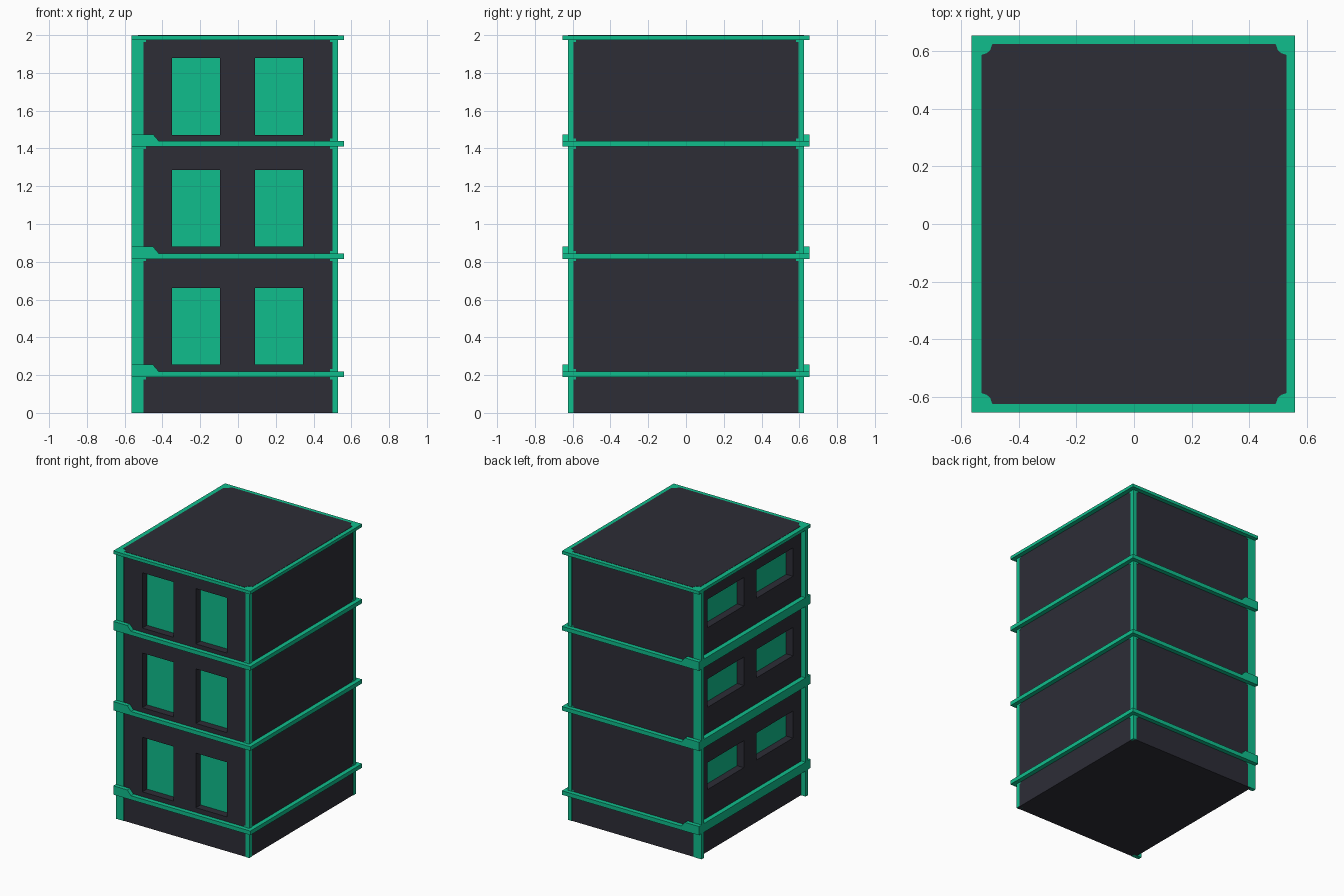
import bpy, bmesh
from mathutils import Vector

cube = bpy.data.objects.get("Cube")
if cube:
    bpy.data.objects.remove(cube, do_unlink=True)


def material(name, rgb):
    m = bpy.data.materials.new(name)
    m.use_nodes = True
    m.diffuse_color = (*rgb, 1)
    m.node_tree.nodes["Principled BSDF"].inputs["Base Color"].default_value = (*rgb, 1)
    return m


DARK = material("charcoal", (0.026, 0.026, 0.037))
GREEN = material("emerald green", (0.005, 0.51, 0.265))


def finish(bm, name, mats):
    mesh = bpy.data.meshes.new(name)
    bm.to_mesh(mesh)
    bm.free()
    for m in mats:
        mesh.materials.append(m)
    ob = bpy.data.objects.new(name, mesh)
    bpy.context.collection.objects.link(ob)
    return ob


def prism(name, outline, shift, mat):
    """Extrude a closed outline of 3D points along a vector."""
    bm = bmesh.new()
    face = bm.faces.new([bm.verts.new(p) for p in outline])
    ext = bmesh.ops.extrude_face_region(bm, geom=[face])["geom"]
    verts = [v for v in ext if isinstance(v, bmesh.types.BMVert)]
    bmesh.ops.translate(bm, verts=verts, vec=shift)
    bmesh.ops.recalc_face_normals(bm, faces=bm.faces)
    return finish(bm, name, [mat])


def box(name, x, y, z, mat):
    outline = [(x[0], y[0], z[0]), (x[1], y[0], z[0]), (x[1], y[1], z[0]), (x[0], y[1], z[0])]
    return prism(name, outline, (0, 0, z[1] - z[0]), mat)


# Main dimensions
HX, HY = 0.53, 0.625            # corner of the tower
WX, WY = HX - 0.003, HY - 0.003  # wall faces, just behind the posts
OUT = 0.03                      # overhang of the ledges
LEFT = -0.565                   # outer face of the thick posts
LEDGES = [(0.19, 0.22), (0.815, 0.845), (1.41, 1.44)]
TOP = (1.975, 1.998)


# Walls: each side is a grid whose odd cells are recessed windows
def wall(bm, origin, u_dir, n_dir, us, vs, depth=0.055):
    origin, u_dir, n_dir = Vector(origin), Vector(u_dir), Vector(n_dir)

    def point(u, v, d=0):
        return origin + u_dir * u + Vector((0, 0, v)) - n_dir * d

    def quad(pts, mat=0):
        bm.faces.new([bm.verts.new(p) for p in pts]).material_index = mat

    for i in range(len(us) - 1):
        for j in range(len(vs) - 1):
            ring = [(us[i], vs[j]), (us[i + 1], vs[j]), (us[i + 1], vs[j + 1]), (us[i], vs[j + 1])]
            if i % 2 and j % 2:
                for k in range(4):
                    a, b = ring[k], ring[(k + 1) % 4]
                    quad([point(*a), point(*b), point(*b, depth), point(*a, depth)])
                quad([point(*p, depth) for p in ring], 1)
            else:
                quad([point(*p) for p in ring])


H = 1.99
bm = bmesh.new()
wall(bm, (0, -WY, 0), (1, 0, 0), (0, -1, 0),
     [-WX, -0.35, -0.095, 0.09, 0.345, WX], [0, 0.255, 0.66, 0.88, 1.285, 1.47, 1.88, H])
wall(bm, (-WX, 0, 0), (0, -1, 0), (-1, 0, 0),
     [-WY, -0.5, -0.075, 0.075, 0.5, WY], [0, 0.46, 0.66, 1.07, 1.28, 1.66, 1.87, H])
wall(bm, (WX, 0, 0), (0, 1, 0), (1, 0, 0), [-WY, WY], [0, H])
wall(bm, (0, WY, 0), (-1, 0, 0), (0, 1, 0), [-WX, WX], [0, H])
bm.faces.new([bm.verts.new(p) for p in [(-WX, -WY, 0), (-WX, WY, 0), (WX, WY, 0), (WX, -WY, 0)]])
bmesh.ops.remove_doubles(bm, verts=bm.verts, dist=0.0001)
finish(bm, "walls_and_windows", [DARK, GREEN])

# Corner posts, thicker on the -x side, with small gussets at the ends of each bay
bays = [(None, 0.19), (0.22, 0.815), (0.845, 1.41), (1.44, 1.975)]
for sy, end in ((-1, "front"), (1, "back")):
    ys = sorted((sy * (HY - 0.03), sy * HY))
    gy = sorted((sy * (HY - 0.042), sy * (HY - 0.001)))
    for xs, gx, side in (((LEFT, -0.5), (-0.529, -0.488), "right"), ((0.5, HX), (0.488, 0.529), "left")):
        box(f"{end}_{side}_post", xs, ys, (0, 1.98), GREEN)
        for n, (low, high) in enumerate(bays):
            box(f"{end}_{side}_upper_gusset_{n}", gx, gy, (high - 0.012, high + 0.001), GREEN)
            if low:
                box(f"{end}_{side}_lower_gusset_{n}", gx, gy, (low - 0.001, low + 0.012), GREEN)

# Floor ledges, each with a raised sill on the -x side that returns round the corners
for n, (z0, z1) in enumerate(LEDGES):
    box(f"floor_ledge_{n}", (LEFT, HX + OUT), (-HY - OUT, HY + OUT), (z0, z1), GREEN)
    zt = z1 + 0.035
    box(f"side_sill_{n}", (LEFT, -HX), (-HY, HY), (z1, zt), GREEN)
    for sy, end in ((-1, "front"), (1, "back")):
        profile = [(LEFT, z1), (-0.42, z1), (-0.45, zt), (LEFT, zt)]
        prism(f"{end}_sill_return_{n}", [(x, sy * HY, z) for x, z in profile],
              (0, sy * OUT, 0), GREEN)

# Roof rim, with the dark roof deck notched at its corners
box("roof_rim", (LEFT, HX + OUT), (-HY - OUT, HY + OUT), TOP, GREEN)
notch = [(0, 0.038), (0.018, 0.032), (0.03, 0.022), (0.038, 0)]
deck = []
for sx, sy in ((1, 1), (-1, 1), (-1, -1), (1, -1)):
    corner = [(sx * (HX - a), sy * (HY - b), TOP[1]) for a, b in notch]
    deck += corner if sx * sy > 0 else corner[::-1]
prism("roof_deck", deck, (0, 0, 0.002), DARK)
